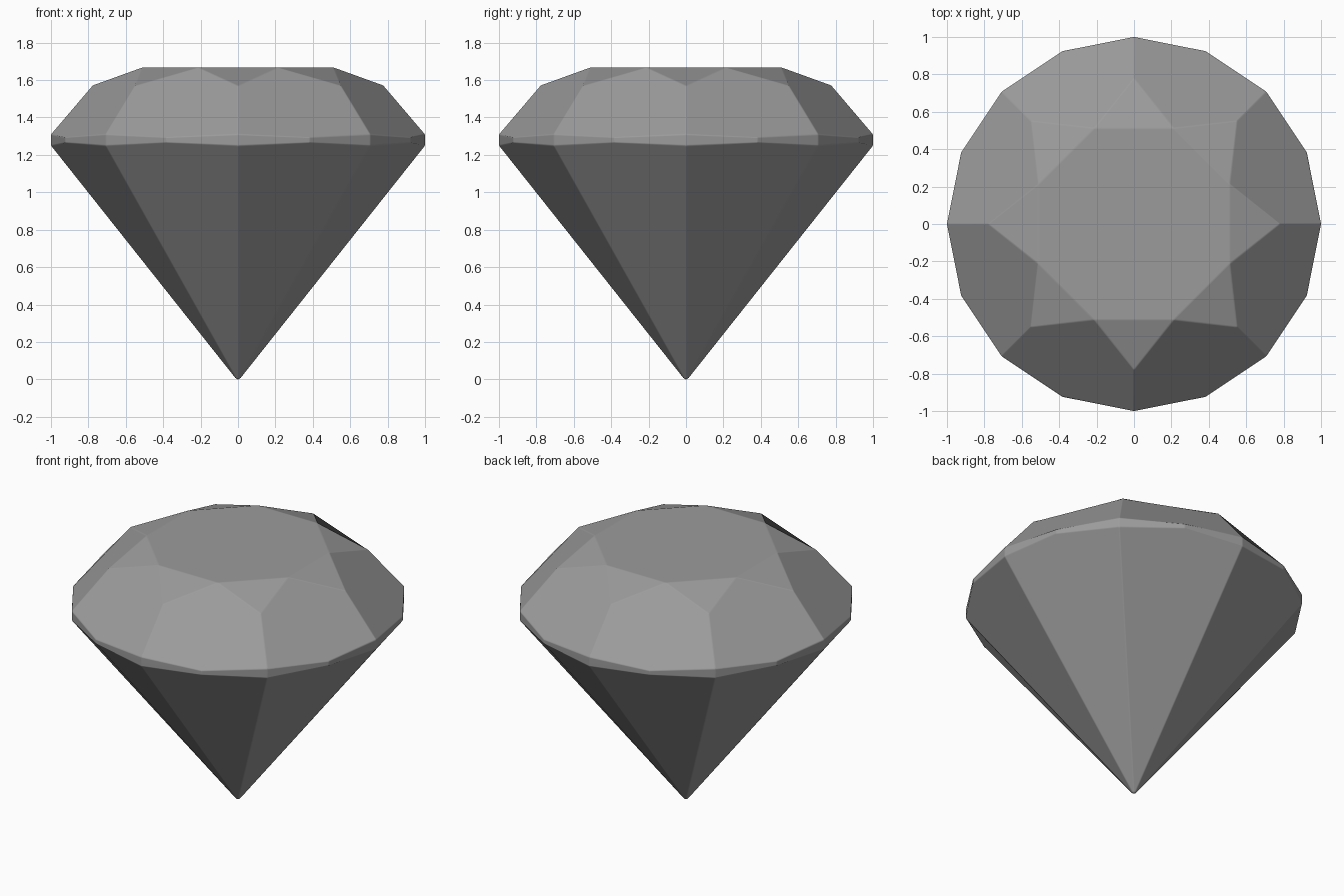
import bpy, bmesh
from math import sin, cos, pi

if "Cube" in bpy.data.objects:
    bpy.data.objects.remove(bpy.data.objects["Cube"])


def ring(bm, radius, z, offset):
    """Eight points in a horizontal ring; offset is in steps of 22.5 degrees."""
    angles = [(2 * i + offset) * pi / 8 for i in range(8)]
    return [bm.verts.new((radius * cos(a), radius * sin(a), z)) for a in angles]


bm = bmesh.new()
# table corners and crown points
table = ring(bm, 0.554, 1.667, 1)
crown = ring(bm, 0.78, 1.57, 0)
# scalloped girdle: thick at the even corners, thin between them
top_a, low_a = ring(bm, 1.0, 1.31, 0), ring(bm, 1.0, 1.249, 0)
top_b, low_b = ring(bm, 1.0, 1.295, 1), ring(bm, 1.0, 1.264, 1)
culet = bm.verts.new((0, 0, -0.012))

# facets, one eighth of the stone at a time
bm.faces.new(table)
for i in range(8):
    j = (i + 1) % 8
    bm.faces.new((table[i - 1], crown[i], table[i]))
    bm.faces.new((table[i], crown[i], top_a[i], top_b[i], top_a[j], crown[j]))
    bm.faces.new((top_a[i], low_a[i], low_b[i], top_b[i]))
    bm.faces.new((top_b[i], low_b[i], low_a[j], top_a[j]))
    bm.faces.new((culet, low_a[j], low_b[i], low_a[i]))
bmesh.ops.recalc_face_normals(bm, faces=bm.faces[:])

# softly worn facet edges
bmesh.ops.bevel(bm, geom=bm.edges[:], offset=0.006, offset_type='OFFSET',
                segments=2, profile=0.5, affect='EDGES', clamp_overlap=True)
for face in bm.faces:
    face.smooth = True

mesh = bpy.data.meshes.new("cut_gem")
bm.to_mesh(mesh)
bm.free()
gem = bpy.data.objects.new("cut_gem", mesh)
bpy.context.collection.objects.link(gem)

# facets keep their own shading, only the worn edges blend
weighted = gem.modifiers.new("facet_shading", 'WEIGHTED_NORMAL')
weighted.weight = 80

dark_grey = bpy.data.materials.new("dark_grey")
dark_grey.diffuse_color = (0.33, 0.33, 0.33, 1)
dark_grey.use_nodes = True
dark_grey.node_tree.nodes["Principled BSDF"].inputs["Base Color"].default_value = dark_grey.diffuse_color
mesh.materials.append(dark_grey)
